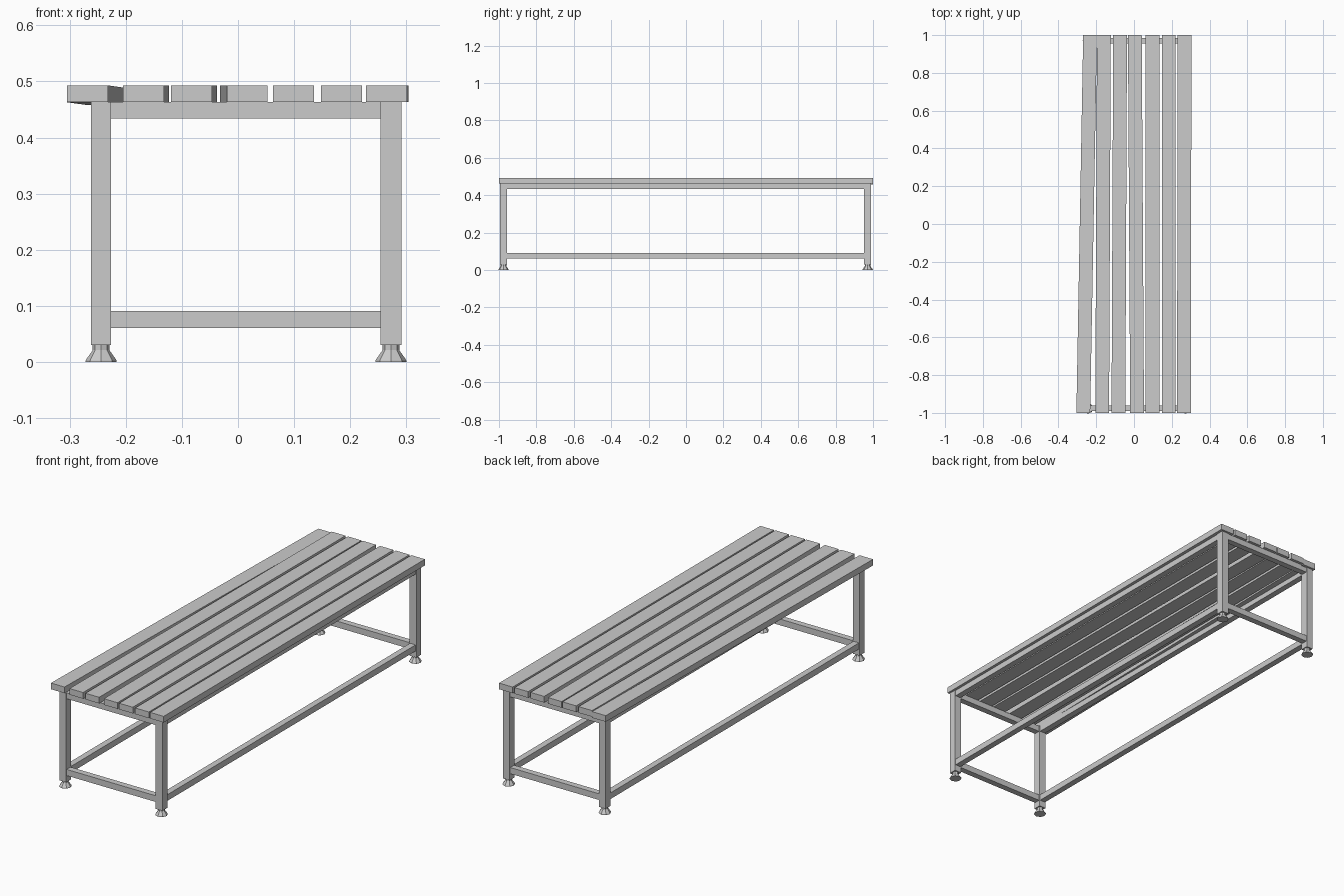
import bpy
import bmesh

cube = bpy.data.objects.get("Cube")
if cube:
    bpy.data.objects.remove(cube, do_unlink=True)

grey = bpy.data.materials.new("plain_grey")
grey.use_nodes = True
GREY = (0.6, 0.6, 0.6, 1)
grey.diffuse_color = GREY
grey.node_tree.nodes["Principled BSDF"].inputs["Base Color"].default_value = GREY


def finish(name, bm):
    bmesh.ops.recalc_face_normals(bm, faces=bm.faces)
    mesh = bpy.data.meshes.new(name)
    bm.to_mesh(mesh)
    bm.free()
    mesh.materials.append(grey)
    obj = bpy.data.objects.new(name, mesh)
    bpy.context.collection.objects.link(obj)
    return obj


def box(name, xs, ys, zs, back_shift=0, back_drop=0):
    """Box between limits; its back end can slide sideways and sink."""
    bm = bmesh.new()
    bmesh.ops.create_cube(bm, size=1)
    for v in bm.verts:
        back = v.co.y > 0
        v.co.x = xs[v.co.x > 0] + back * back_shift
        v.co.z = zs[v.co.z > 0] - back * back_drop
        v.co.y = ys[back]
    return finish(name, bm)


def foot(name, x, y):
    """Eight-sided flared foot made of stacked rings."""
    bm = bmesh.new()
    for z0, z1, r0, r1 in ((0, 0.004, 0.028, 0.027),
                           (0.004, 0.021, 0.027, 0.015),
                           (0.021, 0.032, 0.015, 0.015)):
        made = bmesh.ops.create_cone(bm, cap_ends=True, segments=8,
                                     radius1=r0, radius2=r1, depth=z1 - z0)
        bmesh.ops.translate(bm, verts=made["verts"], vec=(x, y, (z0 + z1) / 2))
    finish(name, bm)


# Seat slats: front left edge, sideways shift and drop of the back end
slats = ((-0.305, 0.036, 0.005), (-0.205, 0.009, 0), (-0.119, 0.009, 0),
         (-0.02, -0.012, 0), (0.062, 0, 0), (0.148, 0, 0), (0.228, 0.003, 0))
for i, (x, shift, drop) in enumerate(slats):
    box(f"seat_slat_{i + 1}", (x, x + 0.073), (-1, 1), (0.463, 0.493), shift, drop)

# Legs and feet
leg_x = {"right": (-0.262, -0.226), "left": (0.254, 0.291)}
leg_y = {"front": (-0.995, -0.957), "back": (0.952, 0.99)}
for side, xs in leg_x.items():
    for end, ys in leg_y.items():
        box(f"{end}_{side}_leg", xs, ys, (0.03, 0.463))
        foot(f"{end}_{side}_foot", sum(xs) / 2, sum(ys) / 2)

# Upper and lower frame rails
for level, zs in (("upper", (0.434, 0.463)), ("lower", (0.061, 0.091))):
    for side, xs in leg_x.items():
        mid = sum(xs) / 2
        box(f"{level}_{side}_rail", (mid - 0.015, mid + 0.015), (-0.957, 0.952), zs)
    for end, ys in leg_y.items():
        mid = sum(ys) / 2
        box(f"{level}_{end}_rail", (-0.226, 0.254), (mid - 0.015, mid + 0.015), zs)
